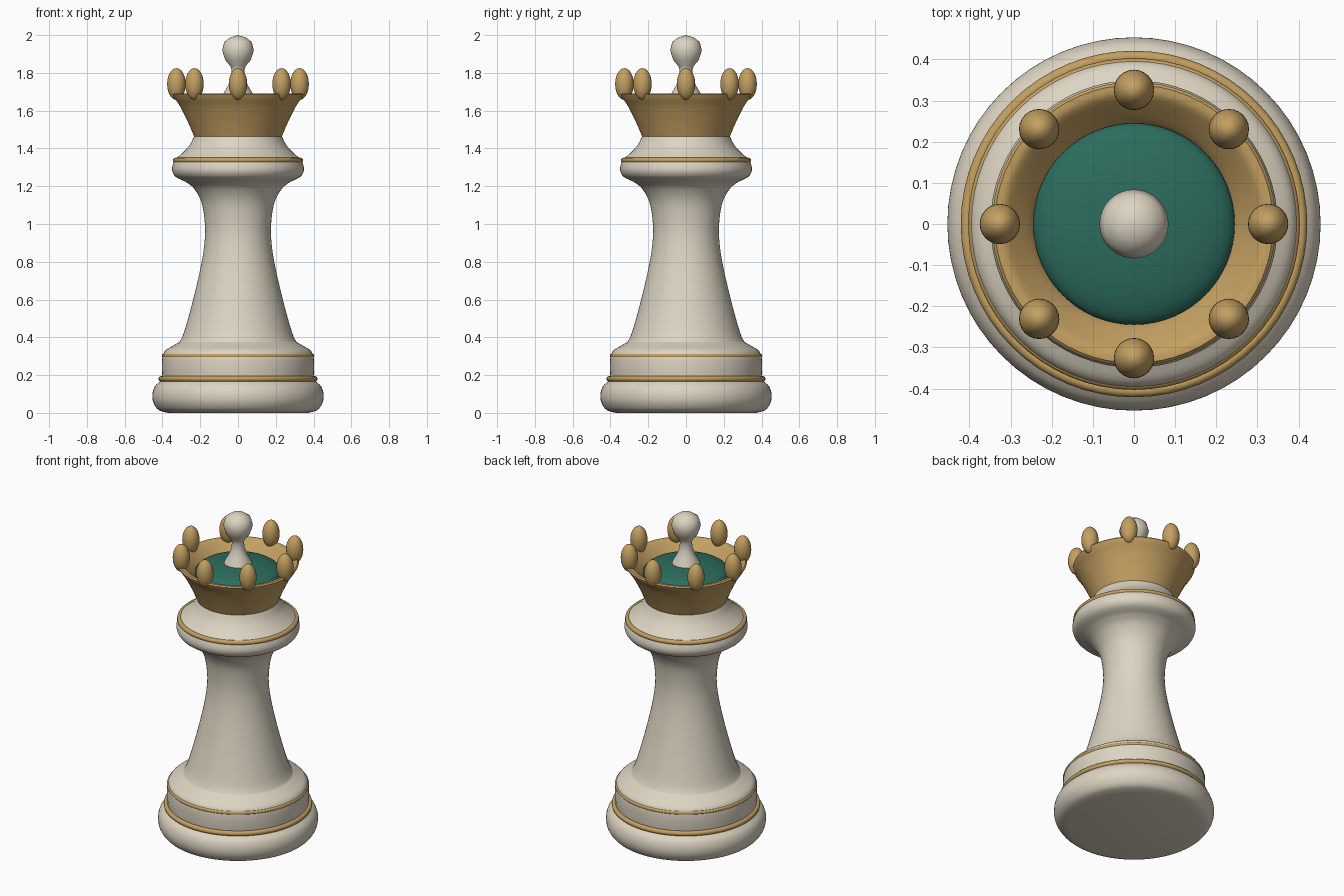
import bpy
from math import sin, cos, pi, radians

if "Cube" in bpy.data.objects:
    bpy.data.objects.remove(bpy.data.objects["Cube"])


def material(name, rgb):
    m = bpy.data.materials.new(name)
    m.diffuse_color = (*rgb, 1)
    m.use_nodes = True
    m.node_tree.nodes["Principled BSDF"].inputs["Base Color"].default_value = m.diffuse_color
    return m


IVORY = material("ivory", (0.72, 0.66, 0.54))
GOLD = material("gold", (0.55, 0.35, 0.12))
GREEN = material("green", (0.025, 0.15, 0.11))


def smooth(ob, mat, angle=40):
    ob.data.materials.append(mat)
    bpy.ops.object.select_all(action='DESELECT')
    bpy.context.view_layer.objects.active = ob
    ob.select_set(True)
    bpy.ops.object.shade_smooth_by_angle(angle=radians(angle))


def curve(pts, n=4):
    # Catmull-Rom rounding of a short profile
    p = [pts[0]] + pts + [pts[-1]]
    out = []
    for a, b, c, d in zip(p, p[1:], p[2:], p[3:]):
        for k in range(n):
            t = k / n
            out.append(tuple(0.5 * (2 * q + (r - o) * t + (2 * o - 5 * q + 4 * r - s) * t * t
                                    + (3 * q - o - 3 * r + s) * t ** 3)
                             for o, q, r, s in zip(a, b, c, d)))
    return out + [pts[-1]]


def lathe(name, profile, mat, seg=64):
    # Revolve (radius, z) points, listed bottom to top along the outside
    verts, rings, faces = [], [], []
    for r, z in profile:
        i = len(verts)
        if r < 1e-6:
            verts.append((0, 0, z))
            rings.append([i] * seg)
        else:
            verts += [(r * cos(2 * pi * k / seg), r * sin(2 * pi * k / seg), z) for k in range(seg)]
            rings.append(list(range(i, i + seg)))
    for lo, hi in zip(rings, rings[1:]):
        for k in range(seg):
            j = (k + 1) % seg
            faces.append(list(dict.fromkeys((lo[k], lo[j], hi[j], hi[k]))))
    me = bpy.data.meshes.new(name)
    me.from_pydata(verts, [], faces)
    ob = bpy.data.objects.new(name, me)
    bpy.context.collection.objects.link(ob)
    smooth(ob, mat)
    return ob


# Turned body: foot, step, shaft, collar and neck
foot = curve([(.37, 0), (.42, .015), (.448, .055), (.453, .10), (.44, .14), (.415, .165)])
step = curve([(.40, .185), (.403, .24), (.40, .295), (.385, .33), (.345, .355), (.31, .375)])
shaft = curve([(.31, .375), (.285, .43), (.235, .61), (.192, .80), (.175, .93), (.178, 1.03),
               (.195, 1.12), (.235, 1.19), (.28, 1.225)])
collar = curve([(.28, 1.225), (.33, 1.25), (.349, 1.285), (.342, 1.325), (.33, 1.345)])
neck = curve([(.33, 1.345), (.29, 1.38), (.255, 1.42), (.232, 1.465)])
lathe("body", [(0, 0)] + foot + step + shaft[1:] + collar[1:] + neck[1:] + [(0, 1.465)], IVORY)

# Gold trim rings
for name, r, z, minor in (("foot_ring", .406, .18, .015),
                          ("step_ring", .391, .302, .012),
                          ("collar_ring", .331, 1.337, .014)):
    bpy.ops.mesh.primitive_torus_add(location=(0, 0, z), major_radius=r, minor_radius=minor,
                                     major_segments=64, minor_segments=12)
    ob = bpy.context.object
    ob.name = name
    smooth(ob, GOLD)

# Flared crown cup with an open, sloped inside
outer = curve([(.23, 1.458), (.265, 1.54), (.305, 1.62), (.333, 1.662), (.345, 1.685)])
inner = curve([(.338, 1.692), (.315, 1.688), (.285, 1.66), (.25, 1.62), (.235, 1.59)])
lathe("crown", [(0, 1.458)] + outer + inner + [(0, 1.59)], GOLD)

# Green cushion dome inside the crown
dome = [(.245 * cos(a), 1.625 + .065 * sin(a)) for a in [k * pi / 24 for k in range(12)]]
lathe("cushion", [(0, 1.595), (.235, 1.595)] + dome + [(0, 1.69)], GREEN)

# Central finial
lathe("finial", [(0, 1.66), (.085, 1.67), (.075, 1.695), (.052, 1.735), (.038, 1.775), (.034, 1.815),
                 (.042, 1.838), (.068, 1.868), (.084, 1.92), (.072, 1.965), (.04, 1.988), (0, 2.0)],
      IVORY, 32)

# Eight elongated beads around the rim
for k in range(8):
    a = k * pi / 4
    bpy.ops.mesh.primitive_uv_sphere_add(segments=24, ring_count=16, radius=1,
                                         location=(.326 * cos(a), .326 * sin(a), 1.741))
    ob = bpy.context.object
    ob.name = f"crown_bead_{k + 1}"
    ob.scale = (.049, .049, .084)
    smooth(ob, GOLD)
